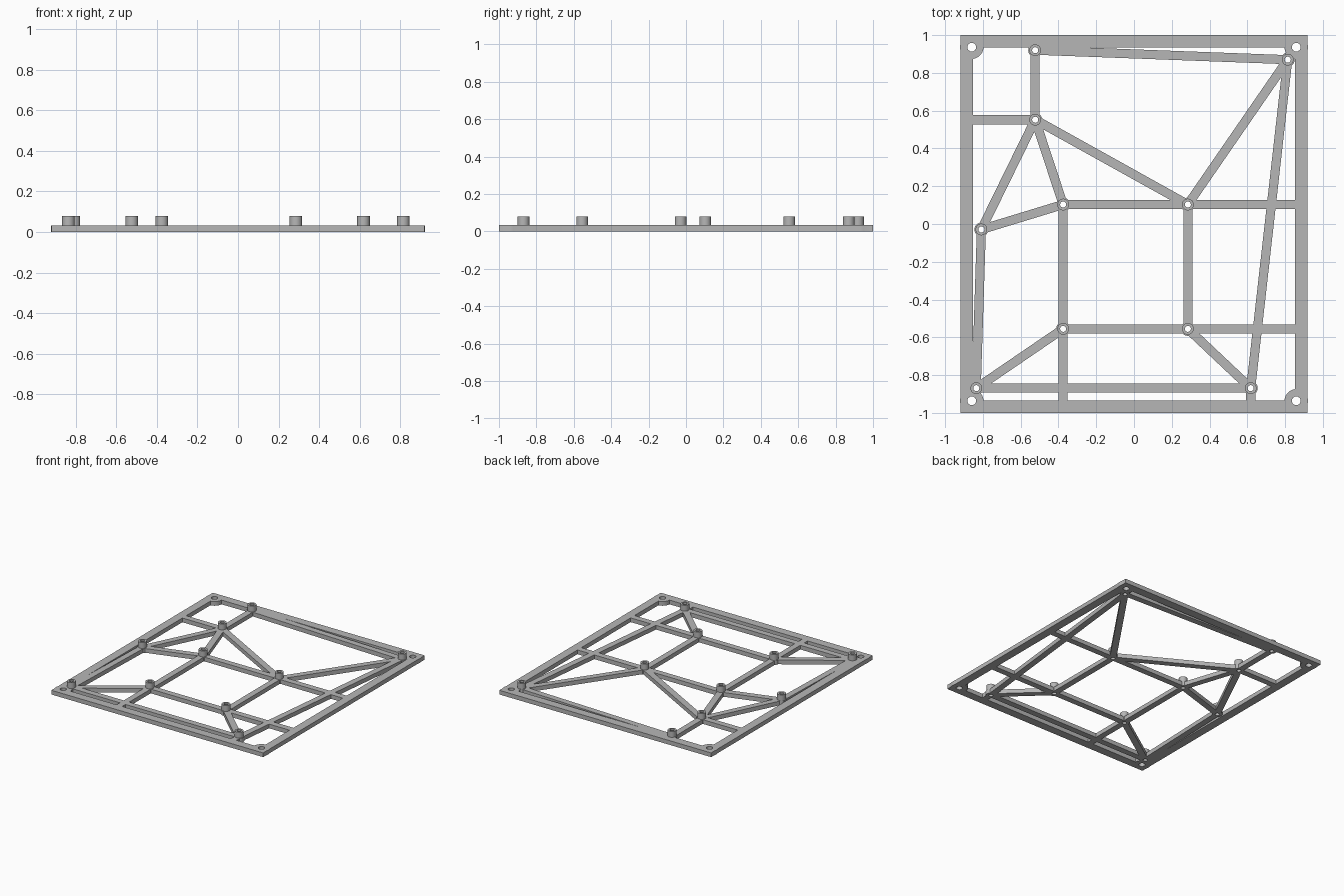
import bpy, bmesh, math
from mathutils import Vector
from mathutils.geometry import delaunay_2d_cdt

cube = bpy.data.objects.get("Cube")
if cube:
    bpy.data.objects.remove(cube, do_unlink=True)

grey = bpy.data.materials.new("plain_grey")
grey.use_nodes = True
grey.diffuse_color = (0.47, 0.47, 0.47, 1)
grey.node_tree.nodes["Principled BSDF"].inputs["Base Color"].default_value = grey.diffuse_color

HALF_X, HALF_Y, RAIL = 0.918, 1.0, 0.066
PLATE, TOP = 0.033, 0.079
BAR, POST_R, PAD_R, BORE = 0.048, 0.031, 0.037, 0.016
SEG = 32


def circle(centre, radius):
    return [Vector((centre[0] + radius * math.cos(i * math.tau / SEG),
                    centre[1] + radius * math.sin(i * math.tau / SEG))) for i in range(SEG)]


def strip(a, b, width=BAR):
    a, b = Vector(a), Vector(b)
    d = (b - a).normalized() * width / 2
    n = Vector((-d.y, d.x))
    return [a - n, b - n, b + n, a + n]


def finish(name, verts, faces):
    mesh = bpy.data.meshes.new(name)
    mesh.from_pydata(verts, [], faces)
    bm = bmesh.new()
    bm.from_mesh(mesh)
    bmesh.ops.recalc_face_normals(bm, faces=bm.faces)
    bm.to_mesh(mesh)
    bm.free()
    mesh.materials.append(grey)
    obj = bpy.data.objects.new(name, mesh)
    bpy.context.collection.objects.link(obj)
    bpy.ops.object.select_all(action='DESELECT')
    obj.select_set(True)
    bpy.context.view_layer.objects.active = obj
    bpy.ops.object.shade_smooth_by_angle(angle=math.radians(30))
    return obj


# Post positions
posts = {
    "A": (-0.523, 0.92), "B": (0.814, 0.87), "C": (-0.523, 0.552),
    "D": (-0.375, 0.103), "E": (0.285, 0.103), "F": (-0.808, -0.029),
    "G": (-0.375, -0.555), "H": (0.285, -0.555),
    "I": (-0.835, -0.869), "J": (0.618, -0.869),
}
corners = [(sx * 0.859, sy * 0.936) for sx in (-1, 1) for sy in (-1, 1)]

# Outer rails
ix, iy = HALF_X - RAIL / 2, HALF_Y - RAIL / 2
solids = []
for s in (-1, 1):
    solids.append(strip((-HALF_X, s * iy), (HALF_X, s * iy), RAIL))
    solids.append(strip((s * ix, -HALF_Y), (s * ix, HALF_Y), RAIL))

# Braces between posts
for a, b in "AB AC CF CD CE FD DE EB DG GH EH GI HJ IJ BJ FI".split():
    solids.append(strip(posts[a], posts[b]))

# Braces running out to the rails
for key, side in (("C", -1), ("E", 1), ("H", 1)):
    solids.append(strip(posts[key], (side * ix, posts[key][1])))
for key in "GJ":
    solids.append(strip(posts[key], (posts[key][0], -iy)))

# Round pads, then bores through them
solids += [circle(p, PAD_R) for p in posts.values()]
solids += [circle(p, 0.062) for p in corners]
holes = [circle(p, BORE) for p in posts.values()] + [circle(p, 0.023) for p in corners]

# Merge the outlines into one flat shape
points, loops = [], []
for poly in solids + holes:
    loops.append(list(range(len(points), len(points) + len(poly))))
    points += poly
flat, _, tris, _, _, sources = delaunay_2d_cdt(points, [], loops, 1, 1e-5)
kept = [list(t) for t, src in zip(tris, sources) if src and max(src) < len(solids)]

# Thicken it: bottom, top and walls along the open edges
used = sorted({i for t in kept for i in t})
index = {old: new for new, old in enumerate(used)}
kept = [[index[i] for i in t] for t in kept]
n = len(used)
verts = [(flat[i].x, flat[i].y, z) for z in (0, PLATE) for i in used]
edges = {(t[k - 1], t[k]) for t in kept for k in range(len(t))}
walls = [(a, b, b + n, a + n) for a, b in edges if (b, a) not in edges]
faces = [t[::-1] for t in kept] + [[i + n for i in t] for t in kept] + walls
finish("mounting_frame", verts, faces)

# Hollow posts
profile = [(BORE, PLATE), (POST_R, PLATE), (POST_R, TOP), (BORE, TOP)]
for number, p in enumerate(posts.values(), 1):
    verts = [(v.x, v.y, z) for r, z in profile for v in circle(p, r)]
    faces = []
    for ring in range(4):
        nxt = (ring + 1) % 4
        for i in range(SEG):
            j = (i + 1) % SEG
            faces.append((ring * SEG + i, ring * SEG + j, nxt * SEG + j, nxt * SEG + i))
    finish(f"post_{number}", verts, faces)
